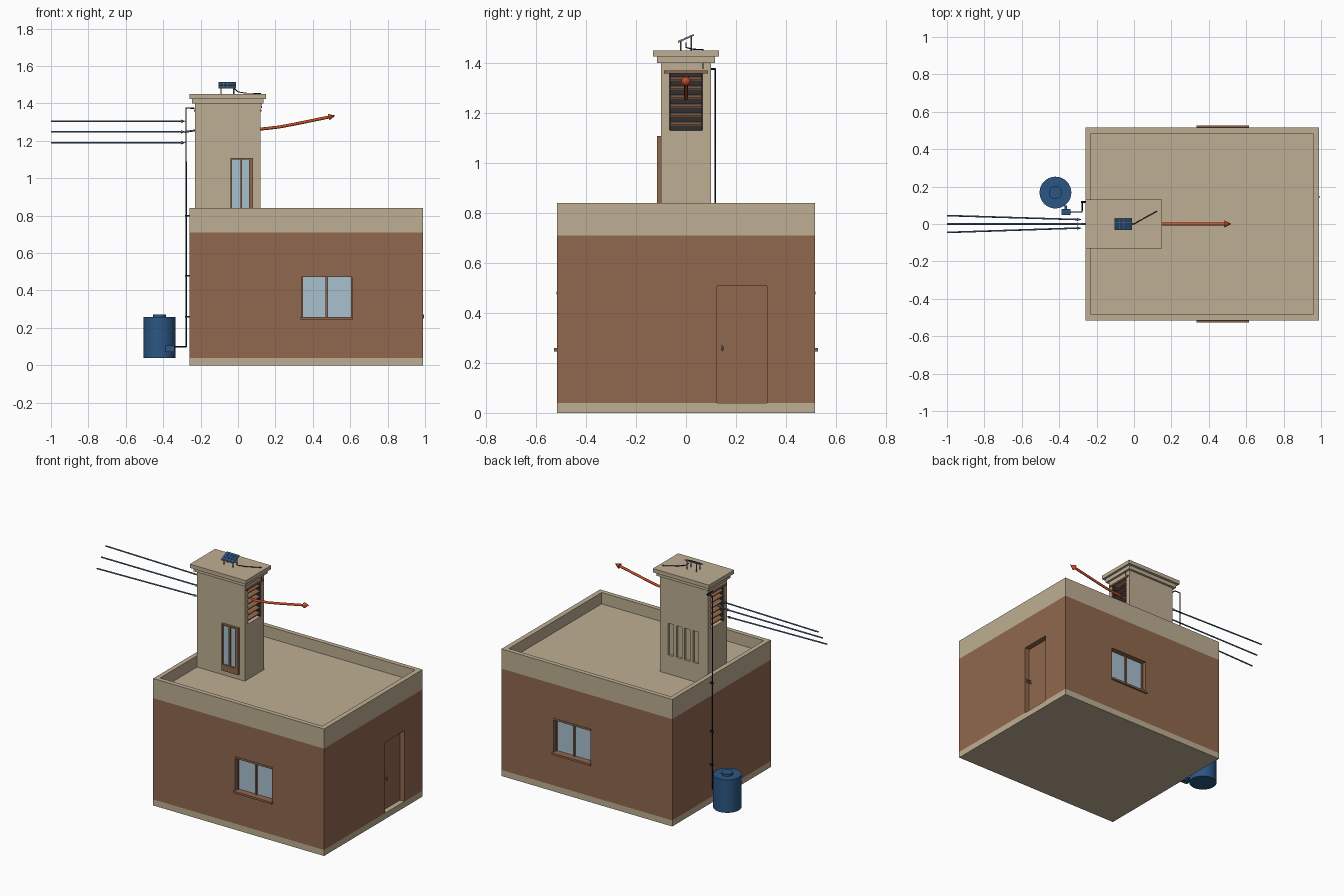
import bpy, bmesh, math
from mathutils import Vector

if "Cube" in bpy.data.objects:
    bpy.data.objects.remove(bpy.data.objects["Cube"])


def lin(c):
    c /= 255
    return c / 12.92 if c <= 0.04045 else ((c + 0.055) / 1.055) ** 2.4


def material(name, r, g, b):
    m = bpy.data.materials.new(name)
    m.diffuse_color = (lin(r), lin(g), lin(b), 1)
    m.use_nodes = True
    m.node_tree.nodes["Principled BSDF"].inputs["Base Color"].default_value = m.diffuse_color
    return m


TAN = material("sandstone", 191, 175, 147)
BROWN = material("clay_brown", 145, 104, 78)
GLASS = material("pale_glass", 168, 193, 207)
NAVY = material("tank_blue", 44, 86, 132)
DARK = material("dark_interior", 50, 46, 48)
PIPE = material("dark_pipe", 26, 40, 58)
AIR = material("cool_air_blue", 84, 118, 152)
RED = material("warm_air_red", 205, 78, 38)
GREY = material("metal_grey", 130, 132, 135)


def finish(name, bm, mat):
    bmesh.ops.recalc_face_normals(bm, faces=bm.faces)
    me = bpy.data.meshes.new(name)
    bm.to_mesh(me)
    bm.free()
    ob = bpy.data.objects.new(name, me)
    bpy.context.collection.objects.link(ob)
    if mat:
        me.materials.append(mat)
    return ob


def box(name, x0, x1, y0, y1, z0, z1, mat=None):
    bm = bmesh.new()
    bmesh.ops.create_cube(bm, size=1)
    for v in bm.verts:
        v.co = ((x0 + x1) / 2 + v.co.x * (x1 - x0),
                (y0 + y1) / 2 + v.co.y * (y1 - y0),
                (z0 + z1) / 2 + v.co.z * (z1 - z0))
    return finish(name, bm, mat)


def cut(ob, *dims):
    cutter = box("cutter", *dims)
    mod = ob.modifiers.new("cut", 'BOOLEAN')
    mod.operation, mod.solver, mod.object = 'DIFFERENCE', 'EXACT', cutter
    bpy.context.view_layer.objects.active = ob
    bpy.ops.object.modifier_apply(modifier=mod.name)
    bpy.data.objects.remove(cutter)


def smooth(ob):
    bpy.ops.object.select_all(action='DESELECT')
    ob.select_set(True)
    bpy.context.view_layer.objects.active = ob
    bpy.ops.object.shade_smooth_by_angle()


def cone(name, a, b, r1, r2, mat, sides=16):
    a, b = Vector(a), Vector(b)
    bm = bmesh.new()
    bmesh.ops.create_cone(bm, cap_ends=True, segments=sides, radius1=r1, radius2=r2, depth=(b - a).length)
    q = (b - a).to_track_quat('Z', 'Y')
    for v in bm.verts:
        v.co = q @ v.co + (a + b) / 2
    ob = finish(name, bm, mat)
    smooth(ob)
    return ob


def tube(name, pts, r, mat):
    cu = bpy.data.curves.new(name, 'CURVE')
    cu.dimensions, cu.bevel_depth, cu.bevel_resolution, cu.use_fill_caps = '3D', r, 2, True
    sp = cu.splines.new('POLY')
    sp.points.add(len(pts) - 1)
    for p, co in zip(sp.points, pts):
        p.co = (*co, 1)
    cu.materials.append(mat)
    ob = bpy.data.objects.new(name, cu)
    bpy.context.collection.objects.link(ob)
    return ob


# House: plinth, walls, roof slab, parapet
X0, X1, Y = -0.26, 0.99, 0.515
box("plinth", X0, X1, -Y, Y, 0, 0.04, TAN)
box("left_wall", X0, -0.197, -Y, Y, 0.04, 0.71, BROWN)
main_wall = box("main_wall", -0.197, 0.92, -Y, Y, 0.04, 0.71, BROWN)
right_wall = box("right_wall", 0.92, X1, -Y, Y, 0.04, 0.71, BROWN)
box("roof_slab", X0, X1, -Y, Y, 0.71, 0.765, TAN)
box("parapet_left", X0, -0.23, -Y, Y, 0.765, 0.84, TAN)
box("parapet_right", 0.957, X1, -Y, Y, 0.765, 0.84, TAN)
for s, n in ((-1, "front"), (1, "back")):
    a, b = sorted((s * Y, s * 0.485))
    box("parapet_" + n, -0.23, 0.957, a, b, 0.765, 0.84, TAN)

    # House windows on front and back
    def ybox(name, x0, x1, d0, d1, z0, z1, mat):
        lo, hi = sorted((s * (Y + d0), s * (Y + d1)))
        return box(n + name, x0, x1, lo, hi, z0, z1, mat)
    lo, hi = sorted((s * (Y - 0.04), s * (Y + 0.1)))
    cut(main_wall, 0.34, 0.61, lo, hi, 0.25, 0.48)
    ybox("_window_glass", 0.34, 0.61, -0.04, -0.032, 0.25, 0.48, GLASS)
    ybox("_window_mullion", 0.469, 0.481, -0.04, -0.022, 0.25, 0.48, BROWN)
    for x in (0.34, 0.603):
        ybox("_window_jamb", x, x + 0.007, -0.04, -0.022, 0.25, 0.48, BROWN)
    ybox("_window_header", 0.335, 0.612, -0.04, 0.003, 0.473, 0.485, BROWN)
    ybox("_window_sill", 0.333, 0.615, -0.04, 0.012, 0.246, 0.259, BROWN)

# Door recess with frame and handle
cut(right_wall, 0.955, 1.1, 0.124, 0.324, 0.03, 0.507)
box("door", 0.95, 0.96, 0.128, 0.320, 0.042, 0.498, BROWN)
tube("door_handle", [(0.96, 0.145, 0.268), (0.992, 0.145, 0.268), (0.992, 0.145, 0.252), (0.96, 0.145, 0.252)],
     0.004, GREY)

# Tower with stepped cap
TX0, TX1 = -0.23, 0.12
tower = box("tower", TX0, TX1, -0.1, 0.1, 0.765, 1.40, TAN)
box("cap_lower", -0.245, 0.135, -0.115, 0.115, 1.40, 1.425, TAN)
box("cap_upper", -0.26, 0.15, -0.132, 0.132, 1.425, 1.45, TAN)

# Vertical slots on the tower back
for x in (0.04, -0.02, -0.08, -0.14):
    cut(tower, x - 0.02, x + 0.02, 0.085, 0.2, 0.89, 1.10)

# Louvred openings on both tower ends
for s, xf, n in ((1, TX1, "right"), (-1, TX0, "left")):
    def xs(d0, d1):
        return sorted((xf + s * d0, xf + s * d1))
    cut(tower, *xs(-0.05, 0.1), -0.068, 0.068, 1.13, 1.36)
    box(n + "_louvre_back", *xs(-0.05, -0.045), -0.068, 0.068, 1.13, 1.36, DARK)
    box(n + "_louvre_header", *xs(-0.02, 0.006), -0.088, 0.088, 1.358, 1.369, BROWN)
    for y in (-0.068, 0.062):
        box(n + "_louvre_jamb", *xs(-0.045, -0.002), y, y + 0.006, 1.13, 1.36, DARK)
    for i in range(6):
        z = 1.155 + i * 0.036
        slat = box(n + "_slat", *xs(-0.036, -0.004), -0.062, 0.062, z - 0.003, z + 0.003, BROWN)
        for v in slat.data.vertices:
            v.co.z -= (s * (v.co.x - xf) + 0.02) * 0.3

# Tower window with raised frame
box("tower_window_glass", -0.04, 0.08, -0.106, -0.099, 0.84, 1.10, GLASS)
for a, b in ((-0.041, -0.033), (0.013, 0.022), (0.06, 0.081)):
    box("tower_window_post", a, b, -0.116, -0.099, 0.80, 1.108, BROWN)
box("tower_window_head", -0.041, 0.081, -0.116, -0.099, 1.1, 1.108, BROWN)
box("tower_window_foot", -0.041, 0.081, -0.116, -0.099, 0.80, 0.842, BROWN)

# Water tank, lid and pump
TC = (-0.42, 0.168)
cone("water_tank", (*TC, 0.04), (*TC, 0.258), 0.085, 0.085, NAVY, 32)
cone("tank_lid", (*TC, 0.258), (*TC, 0.272), 0.035, 0.035, NAVY, 24)
box("pump", -0.388, -0.34, 0.048, 0.08, 0.07, 0.105, NAVY)
tube("pump_feed", [(-0.365, 0.064, 0.08), (-0.365, 0.1, 0.08)], 0.007, NAVY)

# Supply pipe and wall clips
tube("supply_pipe", [(-0.345, 0.064, 0.1), (-0.277, 0.064, 0.1), (-0.277, 0.117, 0.1), (-0.277, 0.117, 1.375),
                     (-0.235, 0.117, 1.375), (-0.235, 0.06, 1.375)], 0.004, PIPE)
for z in (0.26, 0.48, 0.80):
    box("pipe_clip", -0.283, -0.26, 0.111, 0.123, z - 0.004, z + 0.004, PIPE)

# Incoming cool air arrows
for z, ya, yb in ((1.305, 0.045, 0.024), (1.248, 0, 0), (1.19, -0.045, -0.022)):
    cone("cool_air_shaft", (-1, ya, z), (-0.305, yb, z), 0.0045, 0.0045, AIR, 10)
    cone("cool_air_head", (-0.305, yb, z), (-0.28, yb, z), 0.009, 0, AIR, 12)
tube("cool_air_inlet", [(-0.285, 0, 1.248), (-0.2, 0, 1.26)], 0.005, AIR)

# Outgoing warm air arrow
tube("warm_air_shaft", [(0.08, 0, 1.26), (0.15, 0, 1.266), (0.22, 0, 1.274), (0.3, 0, 1.289),
                        (0.49, 0, 1.328)], 0.008, RED)
cone("warm_air_head", (0.485, 0, 1.327), (0.52, 0, 1.335), 0.018, 0, RED)

# Solar panel with tilted frame, cells and legs
def tilt(y):
    return 1.497 + y * 0.45


def slope(ob):
    for v in ob.data.vertices:
        v.co.z += tilt(v.co.y)


slope(box("solar_panel", -0.103, -0.01, -0.031, 0.031, -0.003, 0.003, GREY))
for i in range(4):
    for j in range(3):
        x, y = -0.101 + i * 0.0225, -0.029 + j * 0.0195
        slope(box("solar_cell", x, x + 0.021, y, y + 0.018, 0.003, 0.005, NAVY))
for x in (-0.09, -0.023):
    for y in (-0.02, 0.02):
        cone("panel_leg", (x, y, 1.45), (x, y, tilt(y)), 0.003, 0.003, GREY, 8)

# Panel cable over the cap
tube("panel_cable", [(-0.02, 0, 1.48), (0, 0, 1.462), (0.04, 0.023, 1.455), (0.122, 0.068, 1.453),
                     (0.125, 0.068, 1.375)], 0.0025, PIPE)
